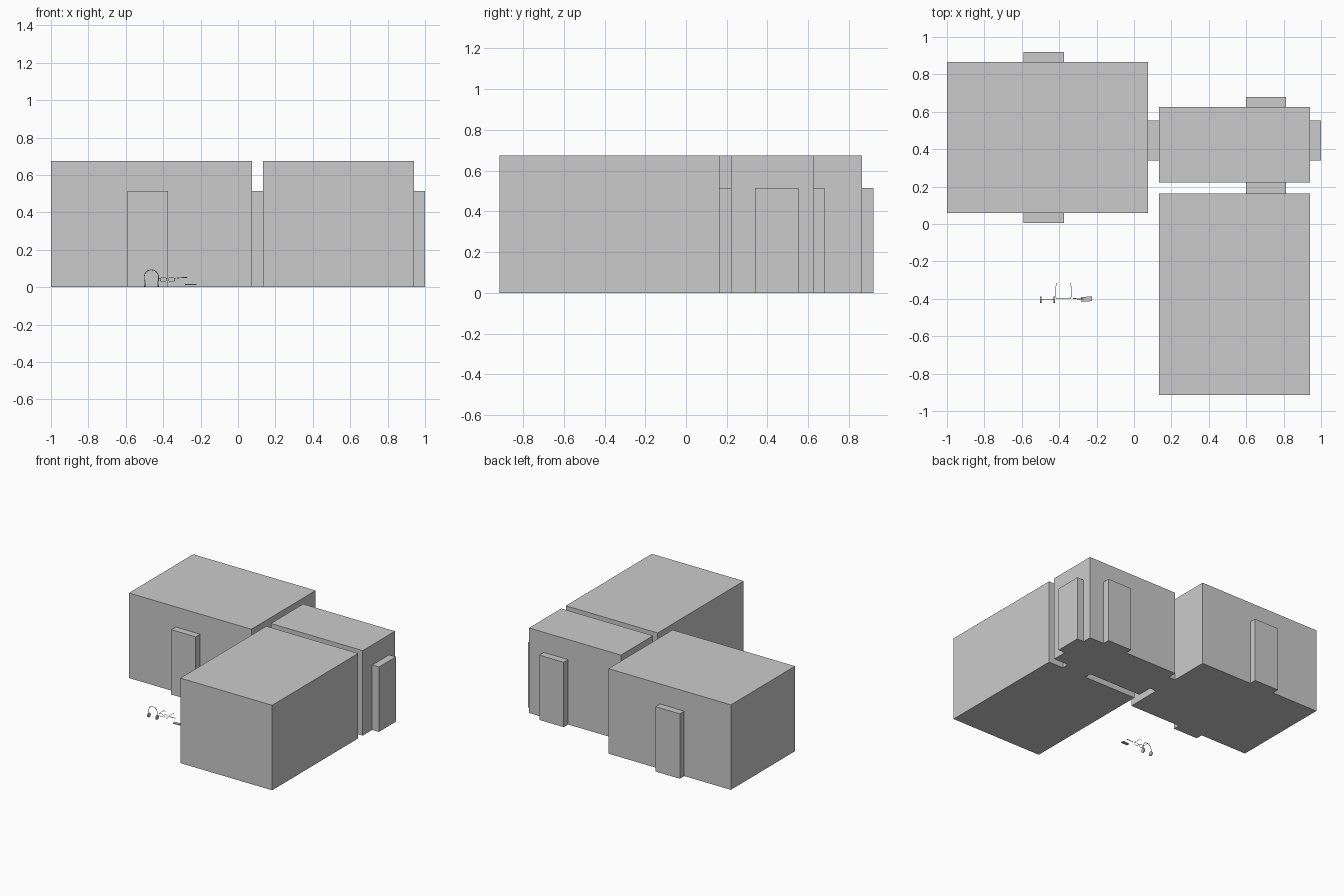
import bpy
import math

if "Cube" in bpy.data.objects:
    bpy.data.objects.remove(bpy.data.objects["Cube"])


def box(name, x0, x1, y0, y1, z0, z1, turn=0):
    bpy.ops.mesh.primitive_cube_add(size=1, location=((x0 + x1) / 2, (y0 + y1) / 2, (z0 + z1) / 2))
    o = bpy.context.object
    o.name = name
    o.scale = (x1 - x0, y1 - y0, z1 - z0)
    o.rotation_euler.z = turn
    return o


def tube(name, pts, r, cyclic=False):
    cu = bpy.data.curves.new(name, 'CURVE')
    cu.dimensions = '3D'
    cu.bevel_depth = r
    cu.bevel_resolution = 1
    cu.use_fill_caps = True
    s = cu.splines.new('POLY')
    s.points.add(len(pts) - 1)
    for p, c in zip(s.points, pts):
        p.co = (*c, 1)
    s.use_cyclic_u = cyclic
    o = bpy.data.objects.new(name, cu)
    bpy.context.collection.objects.link(o)
    return o


def cylinder(name, loc, r, depth):
    bpy.ops.mesh.primitive_cylinder_add(vertices=20, radius=r, depth=depth, location=loc,
                                        rotation=(0, math.pi / 2, 0))
    o = bpy.context.object
    o.name = name
    bpy.ops.object.shade_smooth_by_angle()
    return o


# Rooms
H, D = 0.675, 0.515
box("large_room_back", -1, 0.076, 0.06, 0.865, 0, H)
box("hall_room", 0.134, 0.941, 0.221, 0.625, 0, H)
box("large_room_front", 0.134, 0.941, -0.915, 0.164, 0, H)

# Doorway blocks
for i, (x0, x1, y0, y1) in enumerate([
        (-0.59, -0.375, 0.865, 0.92), (-0.59, -0.375, 0.005, 0.06),
        (0.076, 0.134, 0.34, 0.553), (0.941, 1.0, 0.34, 0.553),
        (0.598, 0.812, 0.625, 0.68), (0.598, 0.812, 0.164, 0.221)]):
    box(f"doorway_{i + 1}", x0, x1, y0, y1, 0, D)

# Headphones
hx, hy = -0.463, -0.405
R = 0.038
arc = [(hx + R * math.cos(math.pi * t / 20), hy, 0.055 + R * math.sin(math.pi * t / 20))
       for t in range(21)]
tube("headband", [(hx + R, hy, 0.022)] + arc + [(hx - R, hy, 0.022)], 0.002)
for s in (-1, 1):
    cylinder(f"ear_cup_{'left' if s < 0 else 'right'}", (hx + s * 0.036, hy, 0.018), 0.017, 0.009)

# Glasses
gx, gy, gz = -0.377, -0.396, 0.041
for s in (-1, 1):
    side = 'left' if s < 0 else 'right'
    ring = [(gx + s * 0.022 + 0.018 * math.cos(math.tau * t / 20), gy,
             gz + 0.013 * math.sin(math.tau * t / 20)) for t in range(20)]
    tube(f"lens_rim_{side}", ring, 0.0015, True)
    tube(f"temple_{side}", [(gx + s * 0.038, gy, gz + 0.005), (gx + s * 0.041, gy + 0.006, gz + 0.007),
                            (gx + s * 0.041, gy + 0.06, gz + 0.007),
                            (gx + s * 0.037, gy + 0.08, gz - 0.008)], 0.0013)
tube("glasses_bridge", [(gx - 0.005, gy, gz + 0.004), (gx, gy, gz + 0.007), (gx + 0.005, gy, gz + 0.004)], 0.0013)

# Pen and flat tablet
tube("pen", [(-0.325, -0.399, 0.049), (-0.318, -0.399, 0.05), (-0.27, -0.402, 0.053)], 0.0025)
box("tablet", -0.282, -0.224, -0.414, -0.389, 0.011, 0.017, math.radians(4))
